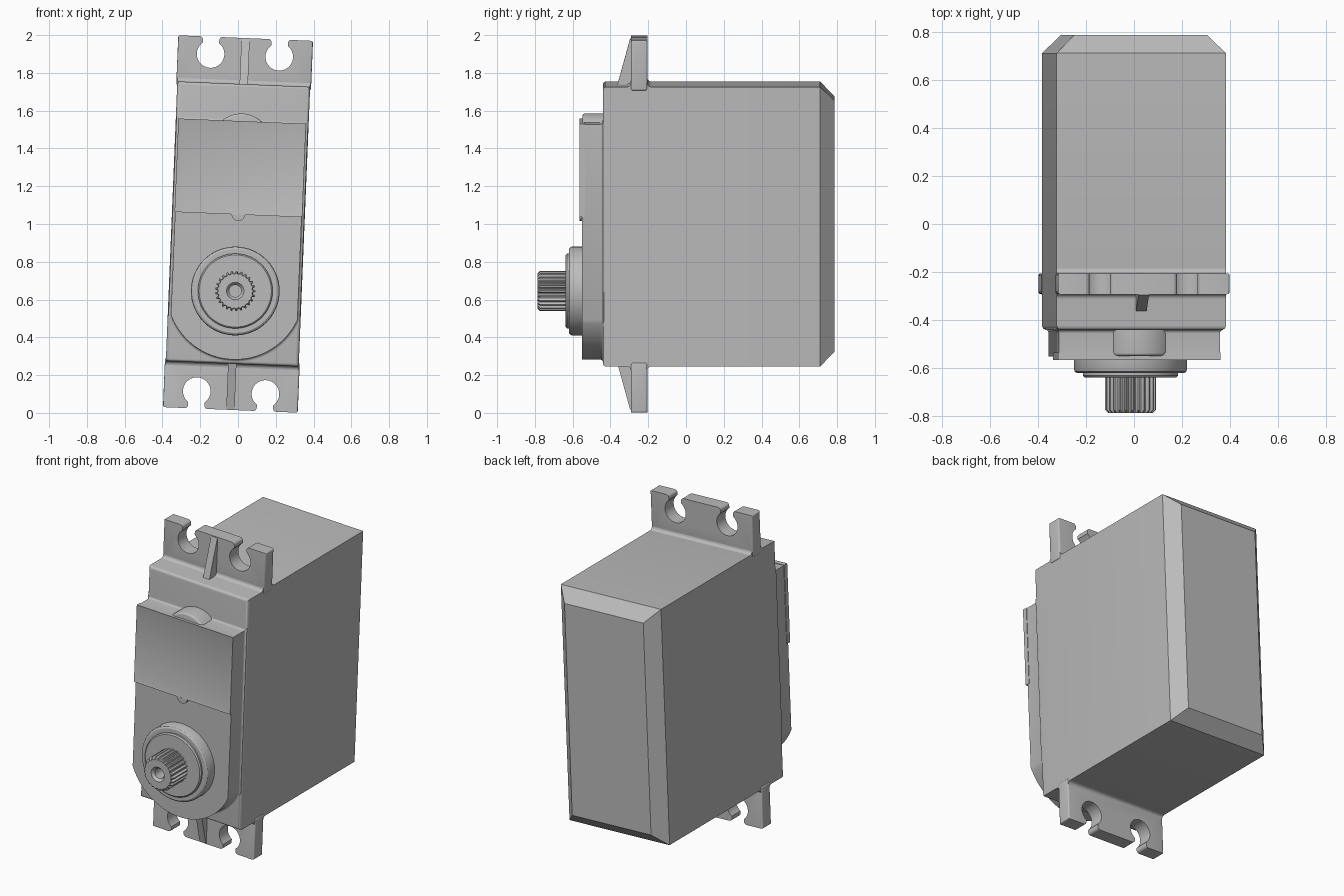
import bpy, bmesh
from math import sin, cos, pi, radians, asin, acos, tau
from mathutils import Matrix

if "Cube" in bpy.data.objects:
    bpy.data.objects.remove(bpy.data.objects["Cube"], do_unlink=True)

GREY = (0.5, 0.5, 0.5, 1)
mat = bpy.data.materials.new("plain grey")
mat.use_nodes = True
mat.diffuse_color = GREY
mat.node_tree.nodes["Principled BSDF"].inputs["Base Color"].default_value = GREY

# The whole servo leans slightly sideways about its middle
LEAN = Matrix.Translation((0, 0, 1)) @ Matrix.Rotation(radians(2.35), 4, 'Y')
SHAFT_Z = -0.355


def loft(name, rings, edit=None):
    """Skin between closed rings of 3D points and cap both ends."""
    bm = bmesh.new()
    loops = [[bm.verts.new(p) for p in ring] for ring in rings]
    n = len(loops[0])
    for a, b in zip(loops, loops[1:]):
        for i in range(n):
            j = (i + 1) % n
            bm.faces.new((a[i], a[j], b[j], b[i]))
    bm.faces.new(loops[0])
    bm.faces.new(loops[-1])
    bmesh.ops.recalc_face_normals(bm, faces=bm.faces)
    if edit:
        edit(bm)
    mesh = bpy.data.meshes.new(name)
    bm.to_mesh(mesh)
    bm.free()
    mesh.materials.append(mat)
    ob = bpy.data.objects.new(name, mesh)
    bpy.context.collection.objects.link(ob)
    ob.matrix_world = LEAN
    bpy.ops.object.select_all(action='DESELECT')
    ob.select_set(True)
    bpy.context.view_layer.objects.active = ob
    bpy.ops.object.shade_smooth_by_angle(angle=radians(30))
    return ob


def prism(name, outline, y0, y1, edit=None):
    """Extrude an (x, z) outline along y."""
    return loft(name, [[(x, y, z) for x, z in outline] for y in (y0, y1)], edit)


def bar(name, outline, x0, x1):
    """Extrude a (y, z) outline along x."""
    return loft(name, [[(x, y, z) for y, z in outline] for x in (x0, x1)])


def rect(w, z0, z1):
    return [(-w, z0), (w, z0), (w, z1), (-w, z1)]


def arc(cx, cz, r, a0, a1, n):
    return [(cx + r * cos(a0 + (a1 - a0) * i / n), cz + r * sin(a0 + (a1 - a0) * i / n))
            for i in range(n + 1)]


def round_edges(test, width):
    def edit(bm):
        edges = [e for e in bm.edges if all(test(v.co) for v in e.verts)]
        bmesh.ops.bevel(bm, geom=edges, offset=width, segments=4, profile=0.5,
                        affect='EDGES')
    return edit


# Main case with chamfered back
W, H, FRONT = 0.352, 0.741, -0.44
loft("case", [[(x, y, z) for x, z in rect(W - c, c - H, H - c)]
              for y, c in ((FRONT, 0), (0.71, 0), (0.785, 0.075))],
     round_edges(lambda p: p.y < FRONT + 0.01, 0.018))

# Front gearbox cover: straight top, round bottom, flared foot
def cover_outline(grow):
    w, r = 0.335 + grow, 0.363 + grow
    a = acos(w / r)
    return [(w, 0.542 + grow), (-w, 0.542 + grow)] + arc(0, SHAFT_Z, r, pi + a, tau - a, 40)

foot = [(FRONT - 0.015 * (1 - cos(t)), 0.013 * (1 - sin(t)))
        for t in (0, pi / 8, pi / 4, 3 * pi / 8, pi / 2)]
loft("gearbox_cover", [[(x, y, z) for x, z in cover_outline(g)]
                       for y, g in [(FRONT + 0.02, 0.013)] + foot + [(-0.55, 0)]])

# Raised label panel with a shallow recess, and its tab and bump
def sink_front(bm):
    face = min(bm.faces, key=lambda f: f.calc_center_median().y)
    bmesh.ops.inset_individual(bm, faces=[face], thickness=0.033)
    bmesh.ops.translate(bm, verts=face.verts, vec=(0, 0.008, 0))

prism("label_panel", rect(0.338, 0.05, 0.545), -0.535, -0.565, sink_front)
prism("panel_tab", arc(0, 0.052, 0.036, pi, tau, 16), -0.54, -0.5645)
prism("cover_bump", arc(0, 0.427, 0.158, radians(35), radians(145), 24), FRONT + 0.01, -0.548,
      round_edges(lambda p: p.y < -0.54 and p.z > 0.52, 0.012))

# Slotted mounting flanges, with ribs and fillets, at both ends
TOP, HOLE_X, HOLE_Z, HOLE_R, SLOT, LIP = 0.985, 0.182, 0.893, 0.073, 0.043, 0.018
gap = asin(SLOT / HOLE_R)
half = (arc(HOLE_X - SLOT - LIP, TOP - LIP, LIP, pi / 2, 0, 5)
        + arc(HOLE_X, HOLE_Z, HOLE_R, pi / 2 + gap, tau + pi / 2 - gap, 32)
        + arc(HOLE_X + SLOT + LIP, TOP - LIP, LIP, pi, pi / 2, 5)
        + [(0.357, TOP), (0.357, H - 0.02)])
flange = half + [(-x, z) for x, z in reversed(half)]
Y0, Y1, R = -0.292, -0.205, 0.02

for side, s in (("top", 1), ("bottom", -1)):
    prism(side + "_flange", [(x, s * z) for x, z in flange], Y0, Y1,
          round_edges(lambda p: abs(p.x) > 0.35, 0.01))
    rib = [(-0.365, H - 0.01), (Y0 + 0.01, H - 0.01), (Y0 + 0.01, TOP - 0.003),
           (Y0 - 0.004, TOP - 0.003)]
    bar(side + "_rib", [(y, s * z) for y, z in rib], -0.022, 0.022)
    for label, y, d in (("front", Y0, -1), ("back", Y1, 1)):
        curve = arc(R, R, R, pi, 1.5 * pi, 5)
        pts = [(-0.005, -0.005), (-0.005, R)] + curve + [(R, -0.005)]
        bar(f"{side}_{label}_fillet", [(y + d * a, s * (H + b)) for a, b in pts], -W, W)

# Output boss and splined shaft
N, TEETH = 100, 25

def ring(y, r, tooth=0):
    return [(q * cos(tau * i / N), y, SHAFT_Z + q * sin(tau * i / N))
            for i in range(N) for q in [r - tooth * (i % 4 > 1)]]

loft("output_boss", [ring(y, r) for y, r in (
    (-0.54, 0.235), (-0.605, 0.235), (-0.614, 0.231), (-0.62, 0.222), (-0.62, 0.198),
    (-0.63, 0.198), (-0.637, 0.191))])
loft("splined_shaft", [ring(-0.63, 0.107, 0.013), ring(-0.772, 0.107, 0.013),
                       ring(-0.785, 0.094, 0.004), ring(-0.785, 0.046),
                       ring(-0.768, 0.032), ring(-0.68, 0.032)])
